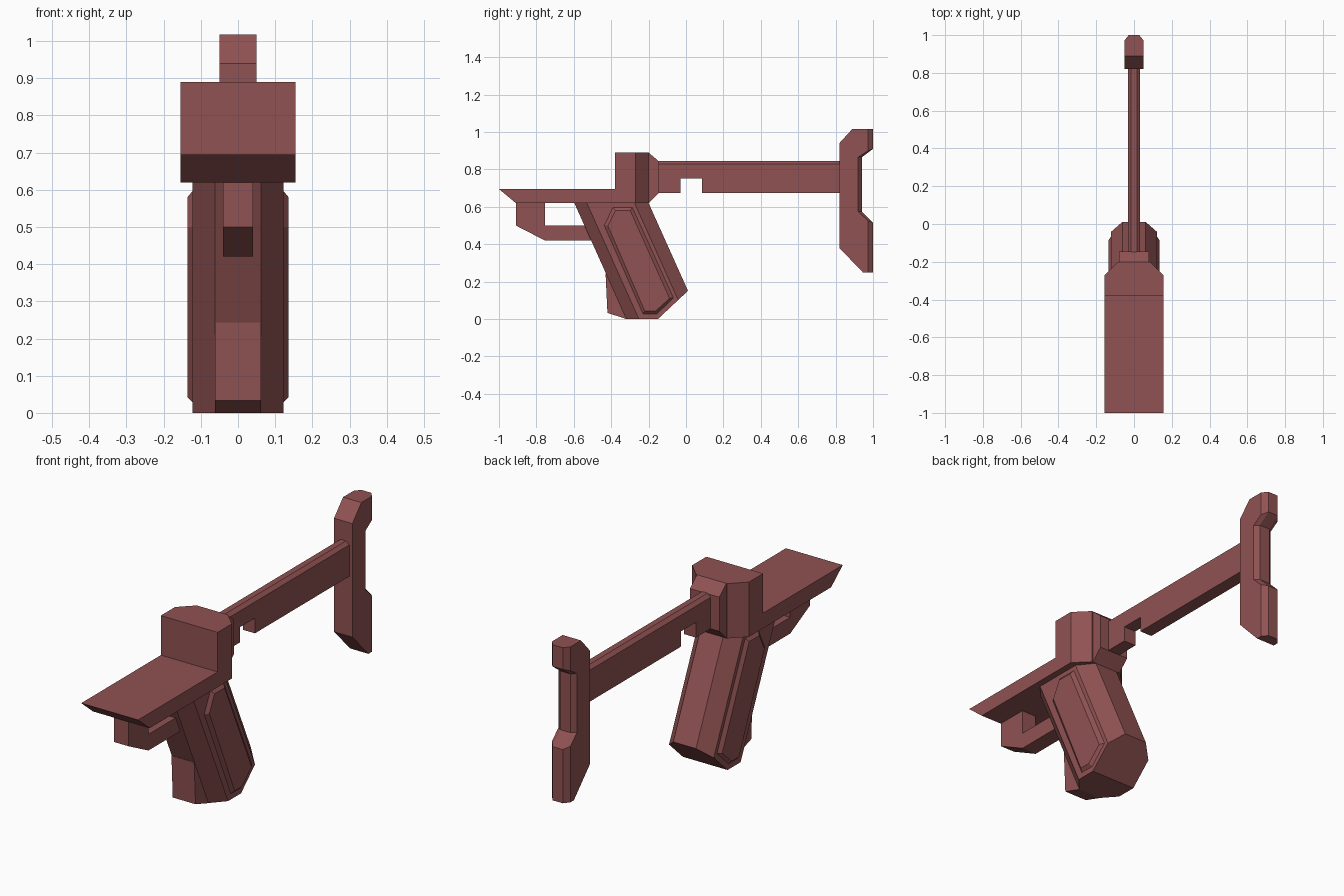
import bpy, bmesh
from mathutils import Vector

if "Cube" in bpy.data.objects:
    bpy.data.objects.remove(bpy.data.objects["Cube"])

mat = bpy.data.materials.new("dusty_red")
mat.diffuse_color = (0.28, 0.085, 0.085, 1)
mat.use_nodes = True
mat.node_tree.nodes["Principled BSDF"].inputs["Base Color"].default_value = mat.diffuse_color


def finish(name, bm):
    bmesh.ops.recalc_face_normals(bm, faces=bm.faces)
    me = bpy.data.meshes.new(name)
    bm.to_mesh(me)
    bm.free()
    me.materials.append(mat)
    ob = bpy.data.objects.new(name, me)
    bpy.context.collection.objects.link(ob)
    return ob


def loft_bm(rings):
    bm = bmesh.new()
    rows = [[bm.verts.new(p) for p in ring] for ring in rings]
    n = len(rows[0])
    for a, b in zip(rows, rows[1:]):
        for i in range(n):
            j = (i + 1) % n
            bm.faces.new((a[i], a[j], b[j], b[i]))
    bm.faces.new(rows[0])
    bm.faces.new(rows[-1])
    return bm


def slices(name, sections):
    """Loft (x, side profile) slices, one after another along x."""
    return finish(name, loft_bm([[(x, y, z) for y, z in prof] for x, prof in sections]))


def slab(name, half, prof):
    return slices(name, [(-half, prof), (half, prof)])


def edge_cut(name, half, inner_half, full, outer):
    """Slab whose outermost slices use a reduced profile, giving chamfers."""
    return slices(name, [(-half, outer), (-inner_half, full), (inner_half, full), (half, outer)])


# Receiver with flat front plate and chamfered rear corners
def receiver(rear):
    return [(-1, .695), (-.38, .695), (-.38, .89), (rear, .89), (rear, .62), (-.91, .62)]

edge_cut("receiver", .155, .085, receiver(-.2), receiver(-.27))

# Tapered neck joining receiver and stock bar
slab("neck", .08, [(-.2, .89), (-.145, .843), (-.145, .675), (-.2, .62)])


# Stock bar with notch underneath and chamfered top edges
def bar(top):
    return [(-.15, top), (.83, top), (.83, .675), (.085, .675), (.085, .75),
            (-.03, .75), (-.03, .675), (-.15, .675)]

edge_cut("stock_bar", .033, .015, bar(.845), bar(.83))


# Shoulder butt, rear edges chamfered
def butt(d):
    return [(.82, .38), (.82, .94), (.89, 1.017), (1 - d, 1.017), (1 - d, .91 - d * .4),
            (.94 - d * .7, .865), (.94 - d * .7, .575), (1 - d, .515 + d * .4),
            (1 - d, .25), (.945, .25)]

edge_cut("shoulder_butt", .05, .028, butt(0), butt(.028))

# Trigger guard
slab("trigger_guard", .04, [(-.91, .62), (-.755, .62), (-.755, .5), (-.5, .5),
                            (-.46, .42), (-.755, .42), (-.91, .5)])

# Slanted eight-sided grip, trimmed flat and angled at the bottom
half = [(.062, -.597), (.122, -.53), (.122, -.275), (.062, -.2)]
section = half + [(-x, y) for x, y in reversed(half)]
lean = .449
bm = loft_bm([[(x, y + lean * (.62 - z), z) for x, y in section] for z in (.62, -.3)])
for co, no in (((0, 0, 0), (0, 0, -1)), ((0, -.15, 0), (0, .15, -.16))):
    geom = bm.verts[:] + bm.edges[:] + bm.faces[:]
    cut = bmesh.ops.bisect_plane(bm, geom=geom, plane_co=Vector(co),
                                 plane_no=Vector(no), clear_outer=True)
    edges = [e for e in cut["geom_cut"] if isinstance(e, bmesh.types.BMEdge)]
    bmesh.ops.contextual_create(bm, geom=edges)
finish("grip", bm)

# Narrow spine at the lower front of the grip
slab("grip_spine", .062, [(-.43, .243), (-.42, .033), (-.32, 0), (-.25, 0), (-.35, .243)])

# Raised bevelled panels on both sides of the grip
base = [(-.437, .5), (-.39, .597), (-.287, .597), (-.067, .113), (-.155, .028), (-.23, .028)]
face = [(-.418, .499), (-.377, .58), (-.298, .58), (-.088, .11), (-.163, .042), (-.22, .042)]
for side, name in ((1, "right_grip_panel"), (-1, "left_grip_panel")):
    slices(name, [(side * .115, base), (side * .122, base), (side * .136, face)])
